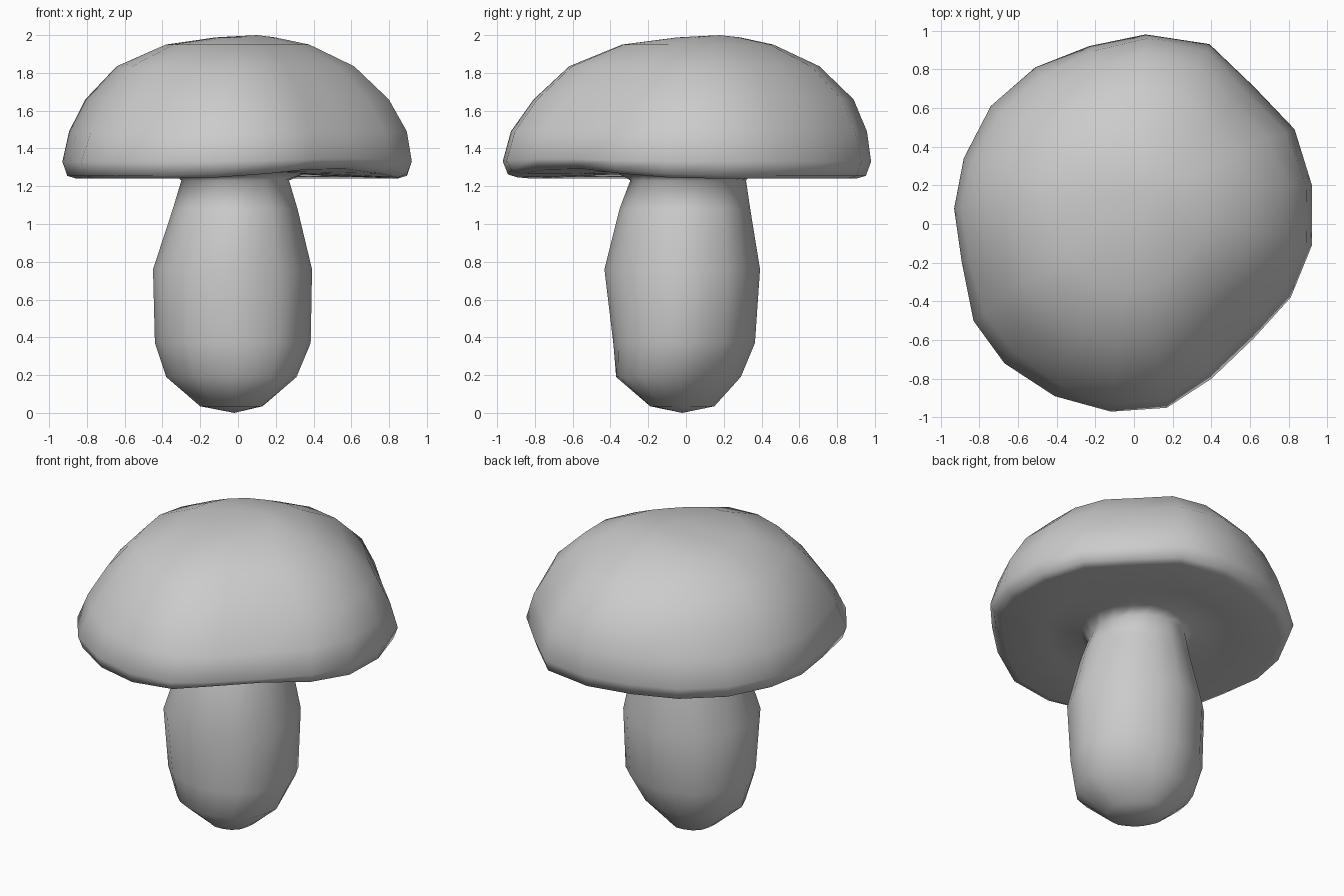
import bpy, bmesh, math
from math import cos, sin, pi, radians

cube = bpy.data.objects.get("Cube")
if cube:
    bpy.data.objects.remove(cube, do_unlink=True)

grey = bpy.data.materials.new("plain_grey")
grey.use_nodes = True
colour = (0.6, 0.6, 0.6, 1)
grey.diffuse_color = colour
grey.node_tree.nodes["Principled BSDF"].inputs["Base Color"].default_value = colour


def loft(name, rings, start, end):
    """Skin a stack of rings, closing each end with a fan to a point."""
    bm = bmesh.new()
    rows = [[bm.verts.new(p) for p in ring] for ring in rings]
    n = len(rows[0])
    for a, b in zip(rows, rows[1:]):
        for i in range(n):
            j = (i + 1) % n
            bm.faces.new((a[i], a[j], b[j], b[i]))
    for tip, row in ((start, rows[0]), (end, rows[-1])):
        v = bm.verts.new(tip)
        for i in range(n):
            bm.faces.new((v, row[i], row[(i + 1) % n]))
    bmesh.ops.recalc_face_normals(bm, faces=bm.faces)
    for f in bm.faces:
        f.smooth = True
    me = bpy.data.meshes.new(name)
    bm.to_mesh(me)
    bm.free()
    me.materials.append(grey)
    ob = bpy.data.objects.new(name, me)
    bpy.context.collection.objects.link(ob)


# Uneven cap outline, counter-clockwise from the left
outline = [(.92, .2), (.83, .49), (.62, .71), (.39, .93), (.06, .98),
           (-.23, .92), (-.51, .81), (-.74, .61), (-.88, .34), (-.93, .08),
           (-.89, -.2), (-.83, -.5), (-.67, -.72), (-.41, -.89), (-.12, -.97),
           (.17, -.95), (.4, -.8), (.62, -.59), (.81, -.38), (.92, -.11)]


def cap_ring(scale, z, dx=0, dy=0, lift=0, chop=0):
    """Scaled outline; lift curls the front left rim, chop flattens diagonals."""
    ring = []
    for x, y in outline:
        a = math.atan2(y, x)
        bump = max(0, cos(a - radians(-52))) ** 6
        s = scale * (1 - chop * sin(2 * a) ** 2)
        ring.append((x * s + dx, y * s + dy, z + lift * bump))
    return ring


def stem_ring(z, x0, x1, y0, y1, skew=0):
    """Eight-sided oval given by its extents; skew stretches one diagonal."""
    cx, cy, rx, ry = (x0 + x1) / 2, (y0 + y1) / 2, (x1 - x0) / 2, (y1 - y0) / 2
    ring = []
    for i in range(len(outline)):
        a = 2 * pi * i / len(outline)
        s = 1 - .035 * sin(4 * a) ** 2 - skew * sin(2 * a)
        ring.append((cx + rx * s * cos(a), cy + ry * s * sin(a), z))
    return ring


stem = [
    stem_ring(.035, -.2, .13, -.19, .15, skew=.1),
    stem_ring(.19, -.38, .31, -.37, .29, skew=.06),
    stem_ring(.37, -.44, .385, -.385, .365, skew=.01),
    stem_ring(.76, -.45, .392, -.432, .392),
    stem_ring(1.08, -.345, .315, -.352, .34),
    stem_ring(1.23, -.3, .27, -.295, .318),
]

cap = [
    cap_ring(.37, 1.262, lift=.01),
    cap_ring(.6, 1.252, lift=.025),
    cap_ring(.92, 1.24, lift=.055),
    cap_ring(.972, 1.255, lift=.06),
    cap_ring(1, 1.33, lift=.015),
    cap_ring(.968, 1.49, .005, .01, chop=.035),
    cap_ring(.87, 1.66, 0, .035, chop=.05),
    cap_ring(.68, 1.835, -.01, .04, chop=.03),
    cap_ring(.41, 1.95, 0, .06),
    cap_ring(.17, 1.988, .04, .12),
]

loft("mushroom", stem + cap, start=(-.02, -.02, 0), end=(.1, .18, 2))
